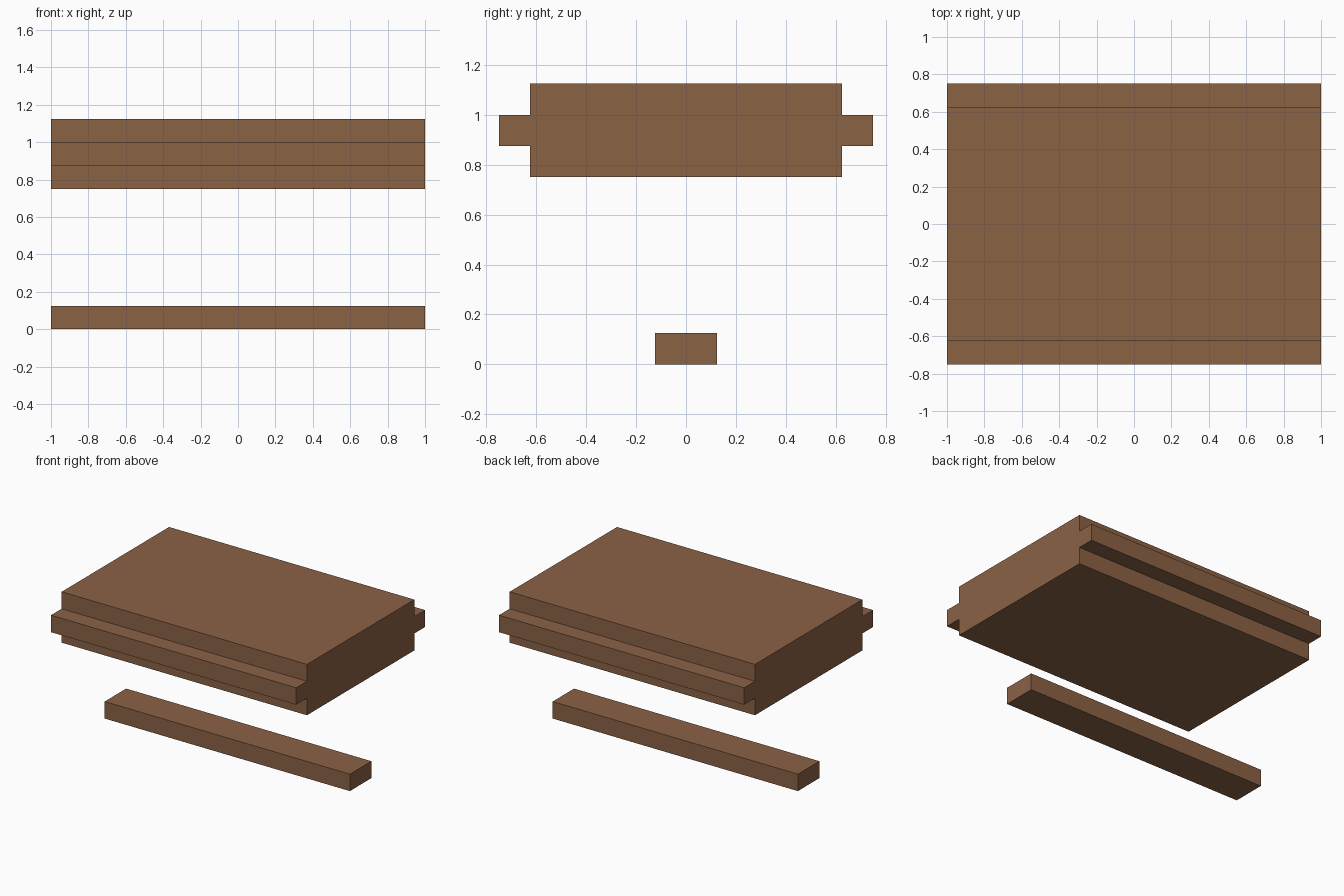
import bpy, bmesh

if "Cube" in bpy.data.objects:
    bpy.data.objects.remove(bpy.data.objects["Cube"])

wood = bpy.data.materials.new("brown wood")
wood.diffuse_color = (0.258, 0.122, 0.060, 1)
wood.use_nodes = True
wood.node_tree.nodes["Principled BSDF"].inputs["Base Color"].default_value = wood.diffuse_color


def extrude_x(name, profile, half_length=1.0):
    """Extrude a closed (y, z) profile along x, centred on x = 0."""
    bm = bmesh.new()
    face = bm.faces.new([bm.verts.new((-half_length, y, z)) for y, z in profile])
    ext = bmesh.ops.extrude_face_region(bm, geom=[face], use_keep_orig=True)
    verts = [g for g in ext["geom"] if isinstance(g, bmesh.types.BMVert)]
    bmesh.ops.translate(bm, verts=verts, vec=(2 * half_length, 0, 0))
    bmesh.ops.recalc_face_normals(bm, faces=bm.faces)
    mesh = bpy.data.meshes.new(name)
    bm.to_mesh(mesh)
    bm.free()
    mesh.materials.append(wood)
    obj = bpy.data.objects.new(name, mesh)
    bpy.context.collection.objects.link(obj)
    return obj


# Thick slab with a tongue along both long sides (right half, then mirrored)
half = [(0.625, 0.75), (0.625, 0.875), (0.75, 0.875),
        (0.75, 1.0), (0.625, 1.0), (0.625, 1.125)]
extrude_x("tongued_slab", half + [(-y, z) for y, z in reversed(half)])

# Narrow bar lying below the slab
extrude_x("lower_bar", [(-0.125, 0), (0.125, 0), (0.125, 0.125), (-0.125, 0.125)])
